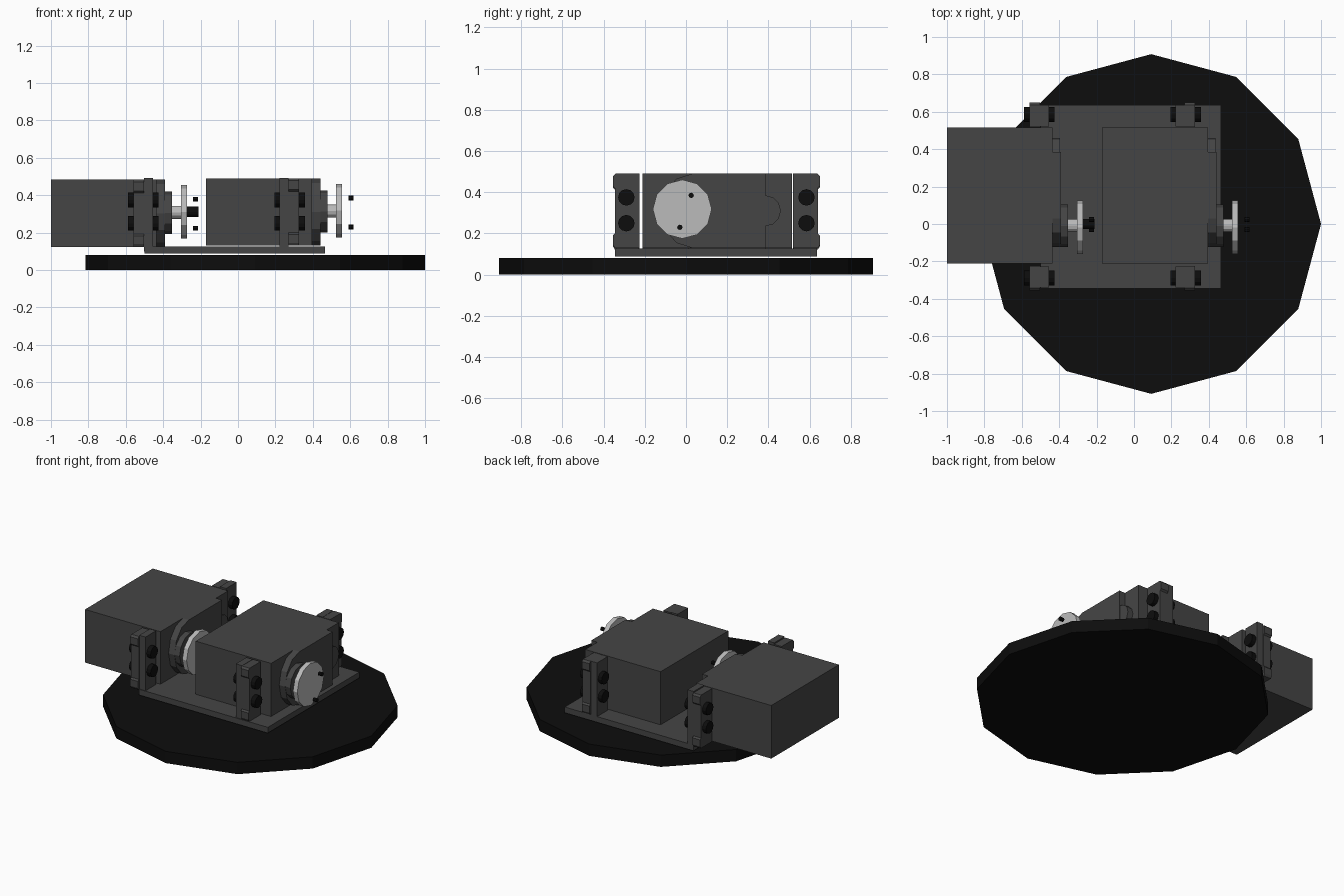
import bpy, bmesh, math
from mathutils import Matrix, Vector

if "Cube" in bpy.data.objects:
    bpy.data.objects.remove(bpy.data.objects["Cube"])


def material(name, value):
    m = bpy.data.materials.new(name)
    m.diffuse_color = (value, value, value, 1)
    m.use_nodes = True
    m.node_tree.nodes["Principled BSDF"].inputs["Base Color"].default_value = m.diffuse_color
    return m


GREY = material("dark_grey", 0.06)
BLACK = material("black", 0.004)
LIGHT = material("light_metal", 0.5)


def finish(name, bm, mat):
    bmesh.ops.recalc_face_normals(bm, faces=bm.faces)
    me = bpy.data.meshes.new(name)
    bm.to_mesh(me)
    bm.free()
    me.materials.append(mat)
    ob = bpy.data.objects.new(name, me)
    bpy.context.collection.objects.link(ob)
    return ob


def box(name, x, y, z, mat=GREY):
    bm = bmesh.new()
    bmesh.ops.create_cube(bm, size=1)
    for v in bm.verts:
        v.co = Vector([(r[0] + r[1]) / 2 + c * (r[1] - r[0])
                       for c, r in zip(v.co, (x, y, z))])
    return finish(name, bm, mat)


def extrude_x(name, pts, x0, x1, mat=GREY):
    """Extrude a y/z outline along x."""
    bm = bmesh.new()
    f = bm.faces.new([bm.verts.new((x0, y, z)) for y, z in pts])
    ext = bmesh.ops.extrude_face_region(bm, geom=[f])
    bmesh.ops.translate(bm, vec=(x1 - x0, 0, 0),
                        verts=[g for g in ext["geom"] if isinstance(g, bmesh.types.BMVert)])
    return finish(name, bm, mat)


def rod(name, x0, x1, y, z, r, mat=GREY, sides=12):
    pts = [(y + r * math.cos(math.tau * i / sides), z + r * math.sin(math.tau * i / sides))
           for i in range(sides)]
    return extrude_x(name, pts, x0, x1, mat)


# round base and mounting plate
bm = bmesh.new()
bmesh.ops.create_cone(bm, cap_ends=True, segments=12, radius1=0.908, radius2=0.908, depth=0.08,
                      matrix=Matrix.Translation((0.092, 0, 0.04)) @ Matrix.Rotation(math.pi / 2, 4, 'Z'))
finish("round_base", bm, BLACK)
box("mounting_plate", (-0.5, 0.465), (-0.345, 0.635), (0.088, 0.127))


def motor(tag, x, dz, bracket_x):
    """Motor whose body starts at x; its bracket starts at bracket_x."""
    cy, cz = -0.018, 0.318 + dz
    z0, z1 = 0.13 + dz, 0.49 + dz
    zm = (z0 + z1) / 2
    # body with gear housing on the output end
    box(tag + "_body", (x, x + 0.565), (-0.21, 0.515), (z0, z1))
    r = 0.18
    arc = [(r * math.cos(a) * 0.85 + 0.03, zm + r * math.sin(a))
           for a in [math.pi / 2 + math.pi * i / 6 for i in range(7)]]
    extrude_x(tag + "_gear_housing", arc + [(0.385, z0), (0.385, z1)], x + 0.56, x + 0.61)
    rod(tag + "_gear_boss", x + 0.56, x + 0.605, 0.385, zm, 0.075)
    # output shaft and horn
    rod(tag + "_shaft_collar", x + 0.605, x + 0.648, cy + 0.008, cz - 0.005, 0.113)
    rod(tag + "_shaft", x + 0.645, x + 0.70, cy + 0.01, cz - 0.003, 0.035, LIGHT)
    rod(tag + "_horn", x + 0.695, x + 0.727, cy, cz, 0.143, LIGHT)
    for i, (y, z) in enumerate(((0.025, 0.385), (-0.03, 0.23))):
        rod(f"{tag}_horn_pin_{i}", x + 0.76, x + 0.787, y, z + dz, 0.013, BLACK, 8)
    # mounting ears, brackets and bolts on both sides
    for s, side in ((-1, "front"), (1, "back")):
        def yy(v):
            return 0.1475 + s * v
        ear = [(0.372, z0), (0.493, z0), (0.502, z0 + 0.015), (0.502, z0 + 0.06), (0.492, z0 + 0.07),
               (0.492, z1 - 0.07), (0.502, z1 - 0.06), (0.502, z1 - 0.012), (0.49, z1), (0.372, z1)]
        extrude_x(f"{tag}_{side}_ear", [(yy(a), b) for a, b in ear], x + 0.44, x + 0.497)
        box(f"{tag}_{side}_bracket", (bracket_x, bracket_x + 0.047),
            sorted((yy(0.375), yy(0.488))), (0.1, 0.491))
        lo = min(bracket_x, x + 0.44)
        hi = max(bracket_x + 0.047, x + 0.497)
        for k, z in (("lower", 0.25), ("upper", 0.375)):
            y = yy(0.437)
            n = f"{tag}_{side}_{k}"
            rod(n + "_bolt_shaft", lo - 0.01, hi + 0.01, y, z, 0.02, BLACK, 8)
            rod(n + "_bolt_head", hi, hi + 0.03, y, z, 0.04, BLACK)
            rod(n + "_nut", lo - 0.027, lo, y, z, 0.04, BLACK)


motor("left_motor", -1.0, -0.007, -0.502)
motor("right_motor", -0.17, 0.0, 0.222)
# centre screw on the left horn
rod("left_horn_screw", -0.274, -0.21, 0.0, 0.311, 0.028, BLACK)
